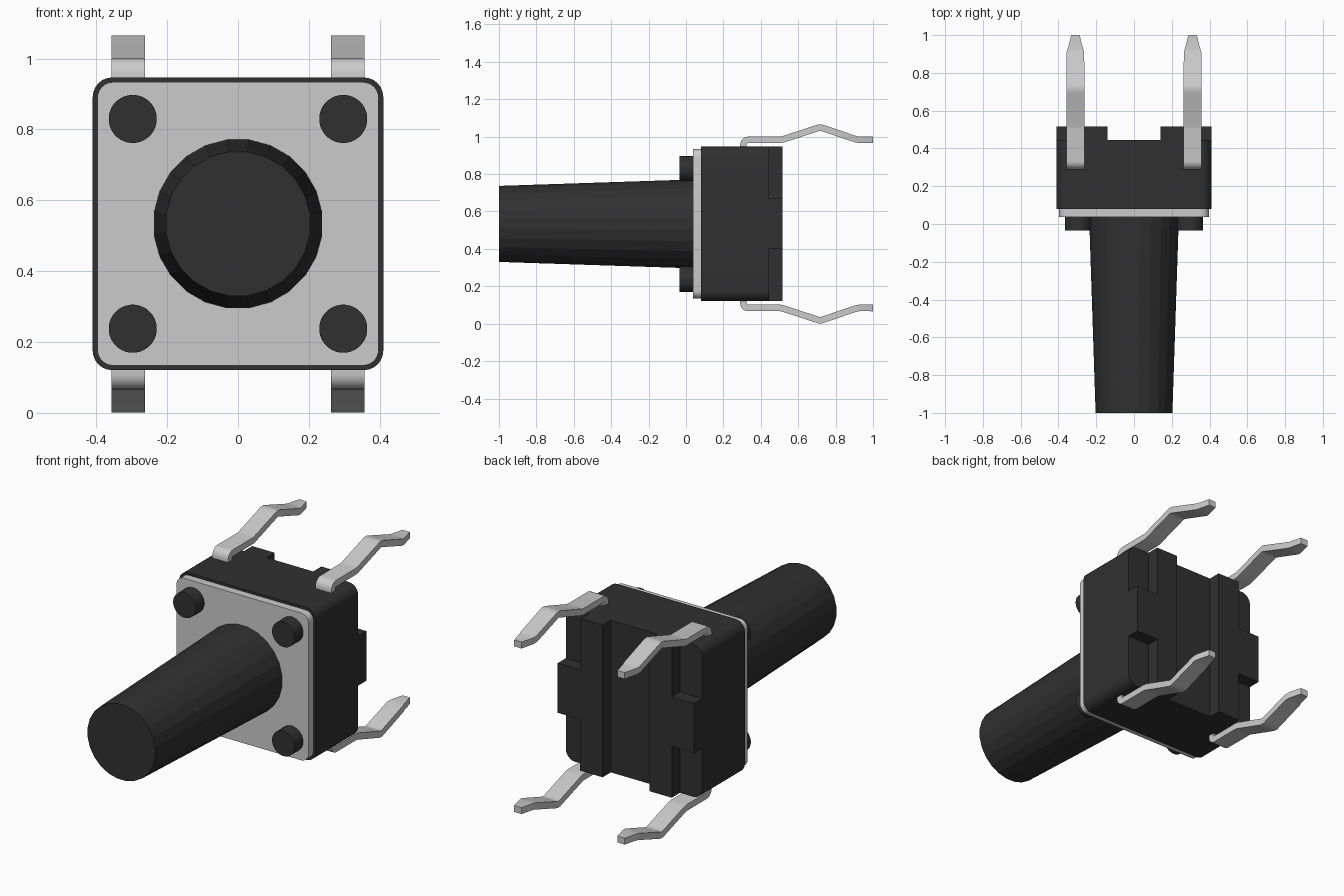
import bpy, bmesh
from math import sin, cos, pi, radians
from mathutils import Vector

if "Cube" in bpy.data.objects:
    bpy.data.objects.remove(bpy.data.objects["Cube"])

ZC = 0.5335  # height of the switch axis

dark = bpy.data.materials.new("black_plastic")
dark.diffuse_color = (0.03, 0.03, 0.03, 1)
dark.use_nodes = True
dark.node_tree.nodes["Principled BSDF"].inputs["Base Color"].default_value = dark.diffuse_color


def finish(name, bm, mat=None, angle=30):
    bmesh.ops.recalc_face_normals(bm, faces=bm.faces)
    me = bpy.data.meshes.new(name)
    bm.to_mesh(me)
    bm.free()
    ob = bpy.data.objects.new(name, me)
    bpy.context.collection.objects.link(ob)
    if mat:
        me.materials.append(mat)
    if angle:
        bpy.ops.object.select_all(action='DESELECT')
        ob.select_set(True)
        bpy.context.view_layer.objects.active = ob
        bpy.ops.object.shade_smooth_by_angle(angle=radians(angle))
    return ob


def loft(name, sections, mat=None, angle=30):
    """Skin a list of equally sized point loops and cap both ends."""
    bm = bmesh.new()
    rings = [[bm.verts.new(p) for p in s] for s in sections]
    n = len(rings[0])
    for a, b in zip(rings, rings[1:]):
        for i in range(n):
            j = (i + 1) % n
            bm.faces.new((a[i], a[j], b[j], b[i]))
    bm.faces.new(rings[0])
    bm.faces.new(rings[-1])
    return finish(name, bm, mat, angle)


def prism(name, pts, y0, y1, mat=None):
    return loft(name, [[(x, y, z) for x, z in pts] for y in (y0, y1)], mat)


def rounded(hw, hh, r, seg=6):
    pts = []
    for k, (sx, sz) in enumerate(((1, 1), (-1, 1), (-1, -1), (1, -1))):
        for i in range(seg + 1):
            a = (k + i / seg) * pi / 2
            pts.append((sx * (hw - r) + r * cos(a), ZC + sz * (hh - r) + r * sin(a)))
    return pts


def circle(r, n, cx=0, cz=ZC):
    return [(cx + r * cos((i + .5) * 2 * pi / n), cz + r * sin((i + .5) * 2 * pi / n))
            for i in range(n)]


# Housing and metal front plate
prism("housing", rounded(0.41, 0.413, 0.055), 0.08, 0.445, dark)
prism("front_plate", rounded(0.397, 0.4, 0.045), 0.038, 0.08)

# Tapered push button
loft("button", [[(x, y, z) for x, z in circle(r, 24)]
                for y, r in ((-1, 0.205), (0.05, 0.24))], dark, angle=0)

# Corner rivets
for sx in (-1, 1):
    for sz in (-1, 1):
        prism("rivet", circle(0.068, 32, sx * 0.297, ZC + sz * 0.296), -0.035, 0.05, dark)

# Raised T-shaped pads on the back
for s in (-1, 1):
    half = [(0.14, 0.413), (0.275, 0.413), (0.275, 0.135), (0.41, 0.135)]
    pts = half + [(x, -z) for x, z in reversed(half)]
    prism("back_pad", [(s * x, ZC + z) for x, z in pts], 0.445, 0.515, dark)

# Bent legs: centre line in (y, height), thickened and tapered at the tip
path = [(0.307, 0.90)]
path += [(0.333 - 0.026 * cos(a), 0.957 + 0.026 * sin(a))
         for a in (i * pi / 12 for i in range(7))]
path += [(0.505, 0.983), (0.52, 0.986), (0.695, 1.043), (0.71, 1.048), (0.725, 1.048),
         (0.74, 1.043), (0.905, 0.987), (0.925, 0.983), (1.0, 0.983)]
T = 0.0175
for sx in (-1, 1):
    for sz in (-1, 1):
        sections = []
        for i, p in enumerate(path):
            p = Vector(p)
            d0 = (p - Vector(path[i - 1])).normalized() if i else None
            d1 = (Vector(path[i + 1]) - p).normalized() if i < len(path) - 1 else d0
            d = ((d0 or d1) + d1).normalized()
            nrm = Vector((-d.y, d.x)) * T
            w = 0.0475 - 0.0255 * max(0, (p.x - 0.9) / 0.1)
            o, q = p + nrm, p - nrm
            sections.append([(sx * 0.31 + u * w, v.x, ZC + sz * (v.y - ZC))
                             for u, v in ((-1, o), (1, o), (1, q), (-1, q))])
        loft("leg", sections)
